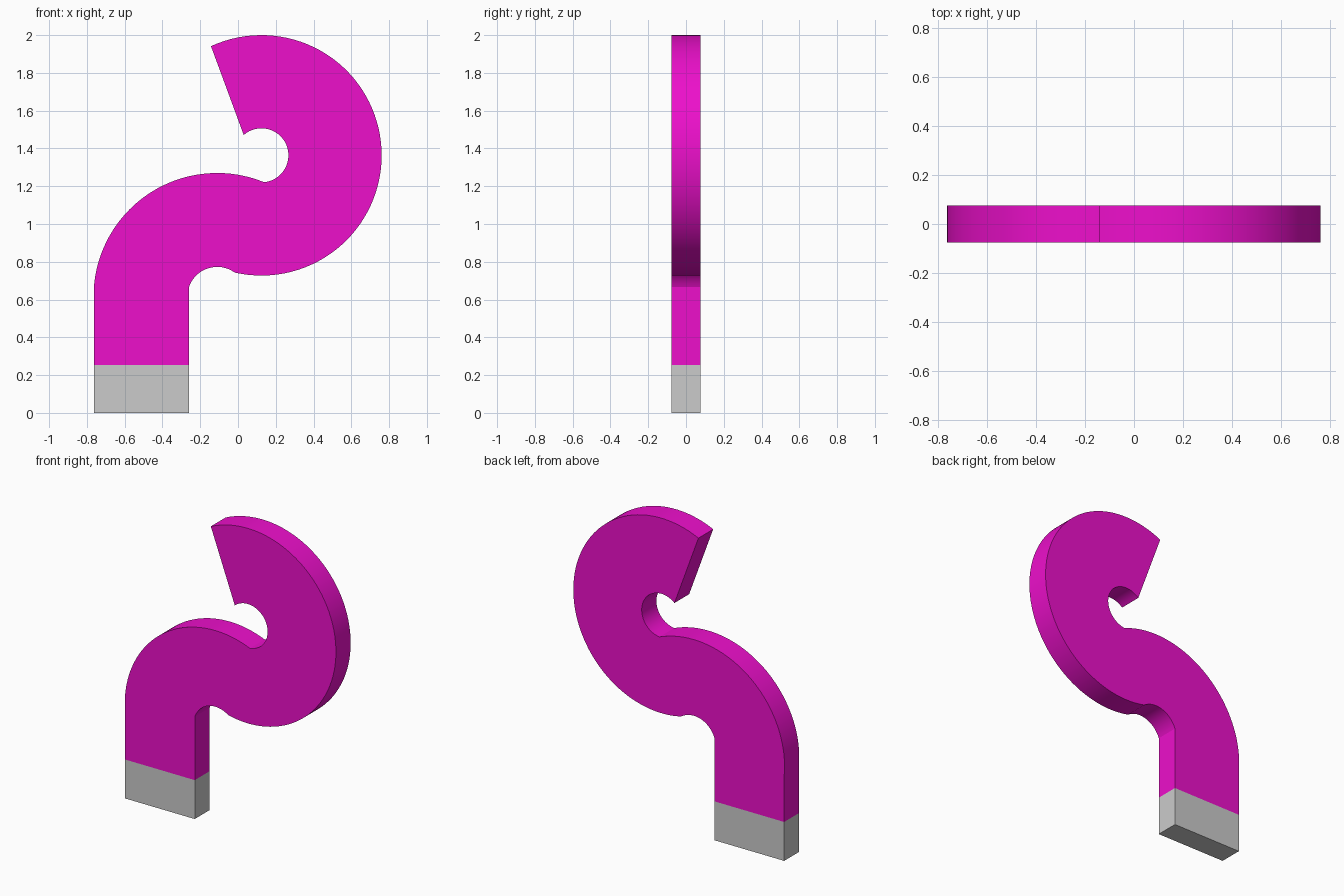
import bpy, bmesh
from math import cos, sin, radians

if "Cube" in bpy.data.objects:
    bpy.data.objects.remove(bpy.data.objects["Cube"])

HALF_DEPTH = 0.076


def arc(cx, cz, r, start, end, steps):
    """Points on a circular arc in the XZ plane, angles in degrees."""
    pts = []
    for i in range(steps + 1):
        a = radians(start + (end - start) * i / steps)
        pts.append((cx + r * cos(a), cz + r * sin(a)))
    return pts


def plate(name, profile):
    """Extrude a closed XZ profile through the thickness."""
    bm = bmesh.new()
    face = bm.faces.new([bm.verts.new((x, -HALF_DEPTH, z)) for x, z in profile])
    ext = bmesh.ops.extrude_face_region(bm, geom=[face], use_keep_orig=True)
    moved = [g for g in ext["geom"] if isinstance(g, bmesh.types.BMVert)]
    bmesh.ops.translate(bm, verts=moved, vec=(0, 2 * HALF_DEPTH, 0))
    bmesh.ops.recalc_face_normals(bm, faces=bm.faces)
    mesh = bpy.data.meshes.new(name)
    bm.to_mesh(mesh)
    bm.free()
    obj = bpy.data.objects.new(name, mesh)
    bpy.context.collection.objects.link(obj)
    bpy.context.view_layer.objects.active = obj
    obj.select_set(True)
    bpy.ops.object.shade_smooth_by_angle(angle=radians(20))
    obj.select_set(False)
    return obj


# Grey base block
left, right, base_top = -0.762, -0.259, 0.254
plate("base_block", [(left, 0), (right, 0), (right, base_top), (left, base_top)])

# Curved hook: straight leg, lower bend, then upper hook curling back
lower, upper = (-0.11, 0.615), (0.124, 1.3635)
profile = [(left, base_top), (right, base_top)]
profile += arc(*lower, 0.158, 160.5, 54, 16)         # inside of lower bend
profile += arc(*upper, 0.6365, -102.6, 114.8, 64)    # outside of hook
profile += arc(*upper, 0.143, 131, -83.5, 32)        # inside of hook
profile += arc(*lower, 0.655, 67.7, 175.5, 40)       # outside of lower bend
hook = plate("curved_hook", profile)

magenta = bpy.data.materials.new("magenta")
magenta.diffuse_color = (0.85, 0.005, 0.6, 1)
magenta.use_nodes = True
magenta.node_tree.nodes["Principled BSDF"].inputs["Base Color"].default_value = magenta.diffuse_color
hook.data.materials.append(magenta)
